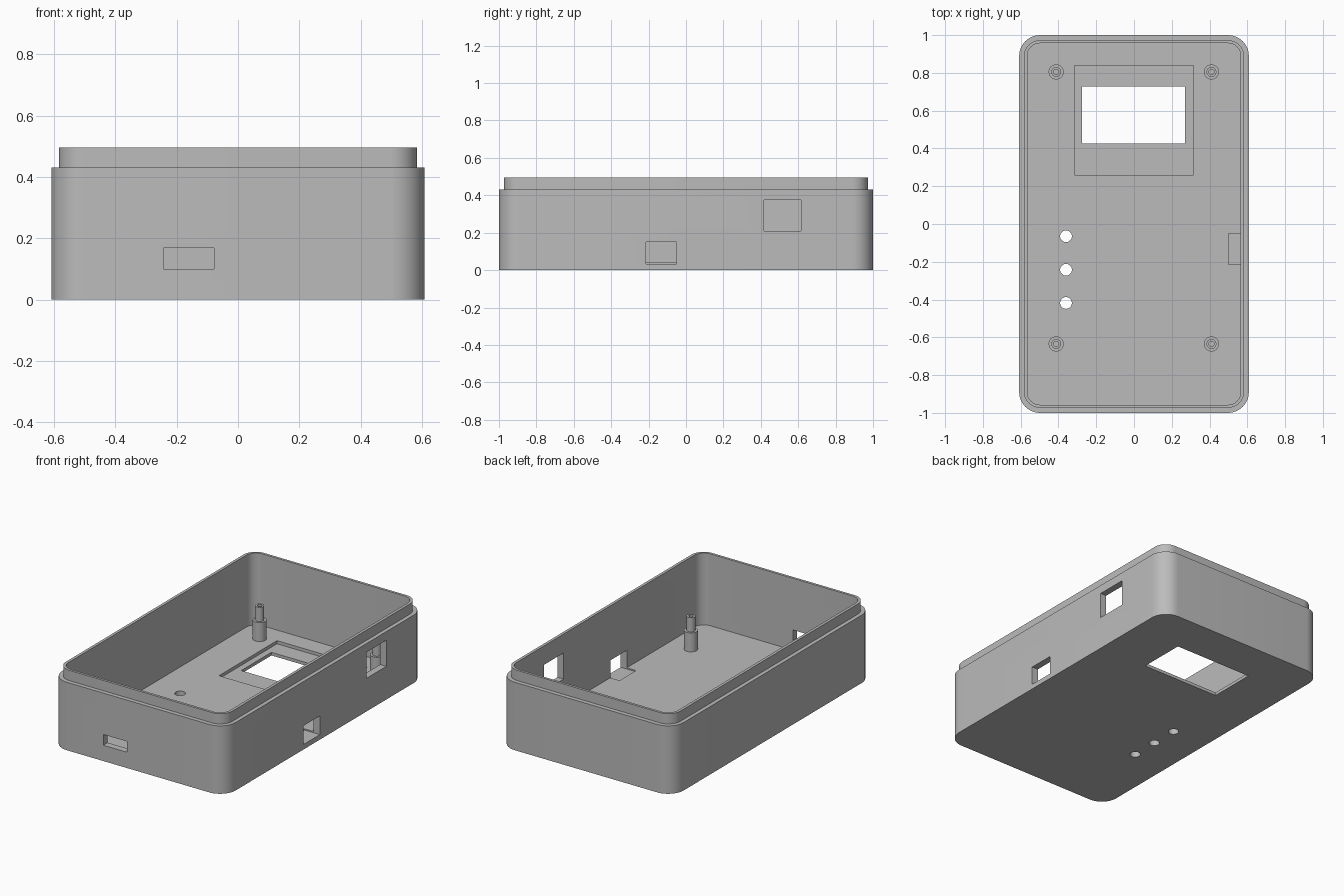
import bpy, bmesh, math

if "Cube" in bpy.data.objects:
    bpy.data.objects.remove(bpy.data.objects["Cube"])

grey = bpy.data.materials.new("plain_grey")
grey.diffuse_color = (0.5, 0.5, 0.5, 1)
grey.use_nodes = True
grey.node_tree.nodes["Principled BSDF"].inputs["Base Color"].default_value = grey.diffuse_color


def rounded_rect(hx, hy, r, z, seg=12):
    """Closed ring of points around a rounded rectangle."""
    pts = []
    for q, (sx, sy) in enumerate([(1, 1), (-1, 1), (-1, -1), (1, -1)]):
        for i in range(seg + 1):
            a = (q + i / seg) * math.pi / 2
            pts.append((sx * (hx - r) + r * math.cos(a),
                        sy * (hy - r) + r * math.sin(a), z))
    return pts


def circle(cx, cy, r, z, n=32):
    return [(cx + r * math.cos(math.tau * i / n),
             cy + r * math.sin(math.tau * i / n), z) for i in range(n)]


def loft(name, rings):
    """Skin a stack of equal rings and cap both ends."""
    bm = bmesh.new()
    loops = [[bm.verts.new(p) for p in ring] for ring in rings]
    n = len(loops[0])
    for a, b in zip(loops, loops[1:]):
        for i in range(n):
            j = (i + 1) % n
            bm.faces.new((a[i], a[j], b[j], b[i]))
    bm.faces.new(loops[0][::-1])
    bm.faces.new(loops[-1])
    bmesh.ops.recalc_face_normals(bm, faces=bm.faces)
    mesh = bpy.data.meshes.new(name)
    bm.to_mesh(mesh)
    bm.free()
    mesh.materials.append(grey)
    ob = bpy.data.objects.new(name, mesh)
    bpy.context.collection.objects.link(ob)
    return ob


def box(x0, x1, y0, y1, z0, z1):
    return loft("cutter", [[(x0, y0, z), (x1, y0, z), (x1, y1, z), (x0, y1, z)]
                           for z in (z0, z1)])


def activate(ob):
    bpy.ops.object.select_all(action='DESELECT')
    ob.select_set(True)
    bpy.context.view_layer.objects.active = ob


def cut(target, cutter):
    cutter.hide_render = True
    mod = target.modifiers.new("cut", 'BOOLEAN')
    mod.operation = 'DIFFERENCE'
    mod.solver = 'EXACT'
    mod.object = cutter
    activate(target)
    bpy.ops.object.modifier_apply(modifier=mod.name)
    bpy.data.objects.remove(cutter)


def smooth(ob):
    activate(ob)
    bpy.ops.object.shade_smooth_by_angle(angle=math.radians(30))


FLOOR = 0.04

# Open case: outer wall, stepped lip, inner wall, floor
case = loft("case_shell", [
    rounded_rect(0.608, 1.0, 0.11, 0),
    rounded_rect(0.608, 1.0, 0.11, 0.43),
    rounded_rect(0.583, 0.973, 0.085, 0.43),
    rounded_rect(0.583, 0.973, 0.085, 0.495),
    rounded_rect(0.565, 0.957, 0.067, 0.495),
    rounded_rect(0.565, 0.957, 0.067, FLOOR),
])

# Screen recess and window in the floor
cut(case, box(-0.315, 0.315, 0.26, 0.84, 0.02, 0.1))
cut(case, box(-0.275, 0.27, 0.425, 0.727, -0.1, 0.1))

# Round button holes in the floor
for y in (-0.065, -0.242, -0.418):
    cut(case, loft("cutter", [circle(-0.36, y, 0.031, z) for z in (-0.1, 0.1)]))

# Port openings: front wall, then right wall
cut(case, box(-0.243, -0.078, -1.1, -0.9, 0.10, 0.168))
cut(case, box(0.5, 0.7, -0.215, -0.05, 0.032, 0.15))
cut(case, box(0.5, 0.7, 0.417, 0.615, 0.21, 0.375))
smooth(case)

# Stepped standoffs with a blind bore
for side, x in (("left", -0.412), ("right", 0.41)):
    for end, y in (("front", -0.635), ("back", 0.805)):
        profile = [(0.04, FLOOR - 0.01), (0.04, 0.16), (0.026, 0.16),
                   (0.026, 0.25), (0.014, 0.25), (0.014, 0.16)]
        smooth(loft(f"standoff_{end}_{side}",
                    [circle(x, y, r, z) for r, z in profile]))
